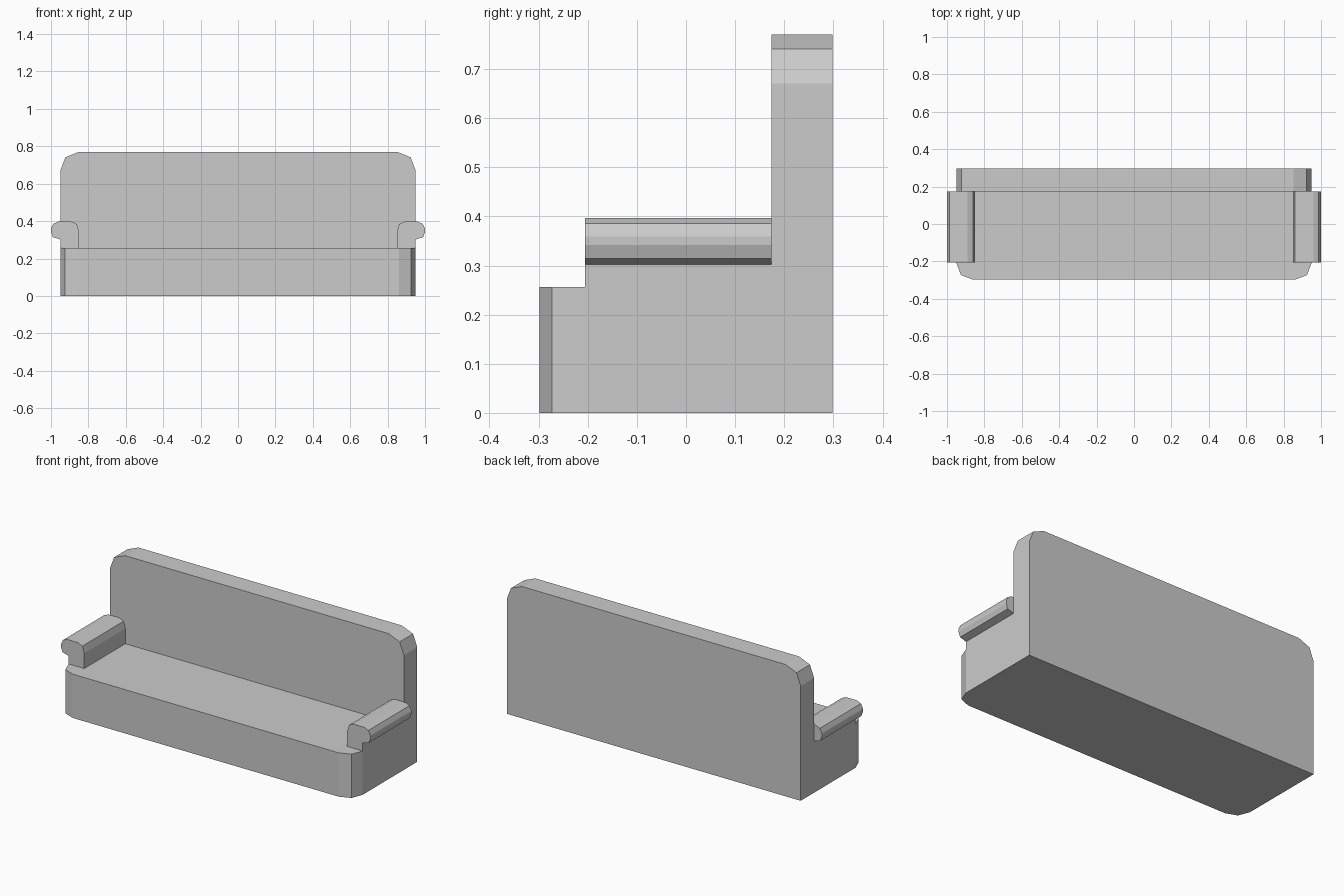
import bpy, bmesh
from mathutils import Vector

if "Cube" in bpy.data.objects:
    bpy.data.objects.remove(bpy.data.objects["Cube"])


def prism(name, points, offset):
    """Extrude a flat 3D outline by an offset into a closed solid."""
    bm = bmesh.new()
    face = bm.faces.new([bm.verts.new(p) for p in points])
    ext = bmesh.ops.extrude_face_region(bm, geom=[face], use_keep_orig=True)
    moved = [g for g in ext["geom"] if isinstance(g, bmesh.types.BMVert)]
    bmesh.ops.translate(bm, verts=moved, vec=Vector(offset))
    bmesh.ops.recalc_face_normals(bm, faces=bm.faces)
    mesh = bpy.data.meshes.new(name)
    bm.to_mesh(mesh)
    bm.free()
    obj = bpy.data.objects.new(name, mesh)
    bpy.context.collection.objects.link(obj)
    return obj


def symmetric(half):
    """Close a right-hand outline by mirroring it across the centre."""
    return half + [(-a, b) for a, b in reversed(half)]


FRONT, BACK, BACKREST_Y = -0.298, 0.298, 0.174
SEAT_Z = 0.256

# Seat base: plan outline with faceted front corners
plan = symmetric([(0.86, FRONT), (0.925, -0.273), (0.95, -0.208), (0.95, BACKREST_Y)])
prism("seat_base", [(x, y, 0) for x, y in plan], (0, 0, SEAT_Z))

# Backrest: front outline with faceted top corners
outline = symmetric([(0.95, 0), (0.95, 0.67), (0.923, 0.741), (0.852, 0.77)])
prism("backrest", [(x, BACKREST_Y, z) for x, z in outline], (0, BACK - BACKREST_Y, 0))

# Armrests: scrolled profile overhanging the side, mirrored
scroll = [(0.85, SEAT_Z), (0.85, 0.345), (0.862, 0.384), (0.89, 0.397),
          (0.96, 0.397), (0.987, 0.386), (1.0, 0.359), (1.0, 0.342),
          (0.99, 0.314), (0.95, 0.302), (0.95, SEAT_Z)]
arm = prism("armrests", [(x, -0.206, z) for x, z in scroll], (0, BACKREST_Y + 0.206, 0))
arm.modifiers.new("mirror", "MIRROR").use_axis[0] = True
